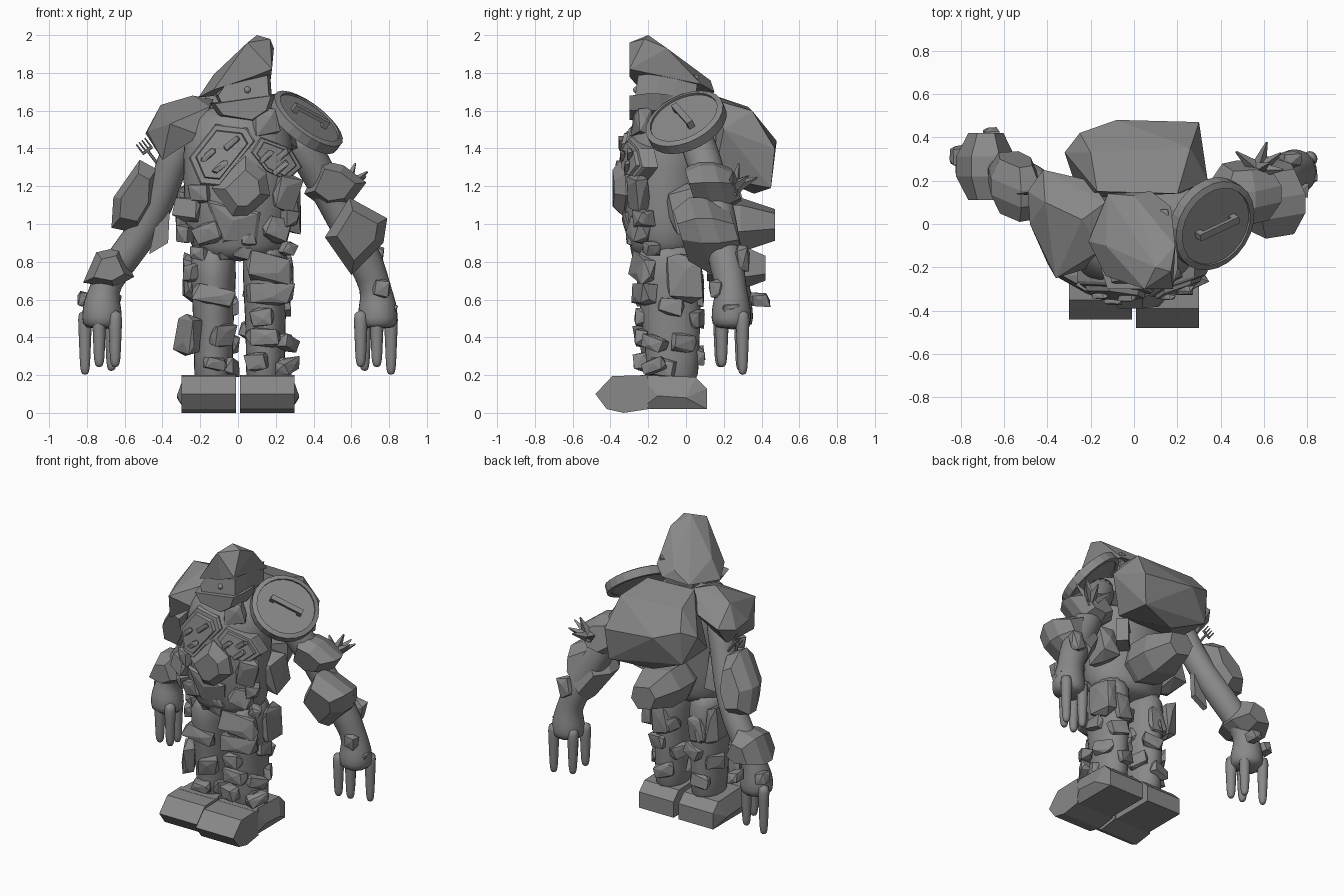
import bpy, bmesh, math, random
from mathutils import Vector, Euler

if "Cube" in bpy.data.objects:
    bpy.data.objects.remove(bpy.data.objects["Cube"], do_unlink=True)

random.seed(7)
stone_grey = bpy.data.materials.new("stone_grey")
stone_grey.use_nodes = True
stone_grey.diffuse_color = (.25, .25, .25, 1)
stone_grey.node_tree.nodes["Principled BSDF"].inputs["Base Color"].default_value = (.25, .25, .25, 1)


def finish(name, bm, smooth=False):
    bmesh.ops.recalc_face_normals(bm, faces=bm.faces)
    mesh = bpy.data.meshes.new(name)
    bm.to_mesh(mesh)
    bm.free()
    mesh.materials.append(stone_grey)
    obj = bpy.data.objects.new(name, mesh)
    bpy.context.collection.objects.link(obj)
    for polygon in mesh.polygons:
        polygon.use_smooth = smooth
    return obj


def hull(name, points):
    """Faceted boulder wrapped around a handful of points."""
    bm = bmesh.new()
    for point in points:
        bm.verts.new(point)
    bmesh.ops.convex_hull(bm, input=bm.verts[:])
    loose = [v for v in bm.verts if not v.link_faces]
    bmesh.ops.delete(bm, geom=loose, context='VERTS')
    bmesh.ops.dissolve_limit(bm, angle_limit=.12, verts=bm.verts[:], edges=bm.edges[:])
    return finish(name, bm)


def scaled(outline, factor):
    cx = sum(p[0] for p in outline) / len(outline)
    cz = sum(p[1] for p in outline) / len(outline)
    return [(cx + (x - cx) * factor, cz + (z - cz) * factor) for x, z in outline]


def boulder(name, outline, front, back, taper=.62, lean=0):
    """Boulder with a front outline, tapering to both ends; lean moves low parts backwards."""
    points = []
    centre_z = sum(p[1] for p in outline) / len(outline)
    for share, factor in ((0, taper), (.35, 1), (.65, 1), (1, taper)):
        y = front + (back - front) * share
        points += [(x, y + lean * (centre_z - z), z) for x, z in scaled(outline, factor)]
    return hull(name, points)


def belly_y(x, z):
    return -.35 + 1.1 * x * x + .6 * (z - 1.2) ** 2


def plate(name, outline, rise=.03, taper=.85):
    """Thick armour plate lying on the curved chest."""
    points = [(x, belly_y(x, z) + .07, z) for x, z in outline]
    points += [(x, belly_y(x, z), z) for x, z in outline]
    points += [(x, belly_y(x, z) - rise, z) for x, z in scaled(outline, taper)]
    return hull(name, points)


def rock(name, centre, size, turn):
    """Small chipped stone: a jittered box with some extra corners."""
    points = []
    for sx in (-1, 1):
        for sy in (-1, 1):
            for sz in (-1, 1):
                points.append([s * random.uniform(.6, 1) * d / 2 for s, d in zip((sx, sy, sz), size)])
    for axis in range(3):
        for side in (-1, 1):
            tip = [random.uniform(-.2, .2) * d for d in size]
            tip[axis] = side * size[axis] / 2
            points.append(tip)
    matrix = Euler(turn).to_matrix()
    return hull(name, [matrix @ Vector(p) + Vector(centre) for p in points])


def hugging_turn(angle):
    """Turn a stone's flat side outwards, with a little random tilt."""
    return random.uniform(-.15, .15), random.uniform(-.35, .35), angle


def limb(name, sections, sides=14):
    """Smooth rounded limb through sections of (x, y, z, half width, half depth)."""
    bm = bmesh.new()
    centres = [Vector(s[:3]) for s in sections]
    rings = []
    for i, s in enumerate(sections):
        along = centres[min(i + 1, len(centres) - 1)] - centres[max(i - 1, 0)]
        across = Vector((0, 1, 0)).cross(along).normalized()
        deep = along.normalized().cross(across)
        ring = []
        for k in range(sides):
            a = math.tau * k / sides
            ring.append(bm.verts.new(centres[i] + across * s[3] * math.cos(a) + deep * s[-1] * math.sin(a)))
        rings.append(ring)
    for low, high in zip(rings, rings[1:]):
        for k in range(sides):
            bm.faces.new((low[k], low[(k + 1) % sides], high[(k + 1) % sides], high[k]))
    bm.faces.new(rings[0])
    bm.faces.new(rings[-1])
    obj = finish(name, bm, True)
    obj.modifiers.new("rounding", 'SUBSURF').levels = 1
    return obj


def cylinder(name, centre, normal, radius, top, depth, sides=20):
    bm = bmesh.new()
    bmesh.ops.create_cone(bm, cap_ends=True, segments=sides, radius1=radius, radius2=top, depth=depth)
    obj = finish(name, bm)
    obj.location = centre
    obj.rotation_euler = Vector(normal).to_track_quat('Z', 'Y').to_euler()
    return obj


# Torso
limb("torso", [(.01, -.1, .8, .2, .17), (.01, -.1, .88, .26, .2), (0, -.11, 1.02, .29, .22),
               (0, -.11, 1.2, .29, .24), (0, -.09, 1.4, .3, .24), (.01, -.07, 1.54, .27, .2),
               (.02, -.08, 1.63, .14, .14)], 20)

# Head: face, jaw, single eye and pointed stone cap
boulder("face", [(-.12, 1.68), (-.08, 1.6), (.1, 1.57), (.18, 1.66), (.17, 1.8), (-.08, 1.74)], -.27, .05, .9, -.15)
boulder("jaw", [(-.15, 1.64), (-.1, 1.57), (.08, 1.54), (.17, 1.6), (.2, 1.69), (.1, 1.65), (-.06, 1.63)], -.3, -.05, .85)
bm = bmesh.new()
bmesh.ops.create_uvsphere(bm, u_segments=12, v_segments=8, radius=.018)
finish("eye", bm, True).location = (.05, -.262, 1.71)
hull("cap_stone", [(-.21, -.08, 1.67), (-.13, -.24, 1.71), (-.13, -.1, 1.79), (.05, -.3, 1.96), (.1, -.2, 2),
                   (.17, -.22, 1.98), (.19, -.1, 1.93), (.18, -.3, 1.82), (.17, .08, 1.74), (.08, .15, 1.7),
                   (-.12, .14, 1.69), (0, .13, 1.76), (.08, -.3, 1.78), (-.16, .05, 1.68)])

# Large boulders on shoulder, back and hips
hull("shoulder_boulder", [(-.49, .15, 1.48), (-.48, 0, 1.49), (-.41, .1, 1.63), (-.42, .25, 1.5), (-.24, .02, 1.68),
                          (-.13, .1, 1.66), (-.15, -.12, 1.62), (-.2, -.2, 1.47), (-.36, -.25, 1.53),
                          (-.4, -.18, 1.34), (-.4, .12, 1.35), (-.2, .2, 1.55)])
hull("back_boulder", [(-.32, .33, 1.45), (-.25, .42, 1.5), (-.08, .48, 1.44), (.3, .47, 1.4), (.34, .2, 1.5),
                      (.2, .14, 1.66), (-.17, .15, 1.68), (-.2, .33, 1.62), (.26, .35, 1.6), (-.25, .4, 1.27),
                      (.28, .45, 1.19), (0, .36, 1.16), (.25, .15, 1.25), (-.25, .12, 1.28)])
boulder("hip_boulder", [(-.16, 1.03), (-.1, .89), (.07, .85), (.16, .96), (.13, 1.1), (-.08, 1.14)], -.05, .47, .58)
boulder("neck_filler", [(.05, 1.6), (.3, 1.55), (.32, 1.4), (.1, 1.35)], -.1, .16)

# Pot lid on the left shoulder, with rim and handle
facing = Vector((.55, -.35, .72)).normalized()
middle = Vector((.36, 0, 1.54))
cylinder("lid_disc", middle, facing, .2, .2, .045, 24)
bm = bmesh.new()
profile = [(.19, -.03), (.22, -.03), (.22, .025), (.19, .035)]
loops = [[bm.verts.new((r * math.cos(math.tau * k / 24), r * math.sin(math.tau * k / 24), h))
          for k in range(24)] for r, h in profile]
for a, b in zip(loops, loops[1:] + loops[:1]):
    for k in range(24):
        bm.faces.new((a[k], a[k - 1], b[k - 1], b[k]))
rim = finish("lid_rim", bm)
rim.location = middle
rim.rotation_euler = facing.to_track_quat('Z', 'Y').to_euler()
grip = Vector((.85, .4, -.45)).normalized()
grip = (grip - facing * grip.dot(facing)).normalized()
side = facing.cross(grip)


def lid_bar(name, offset, lift, length, height):
    centre = middle + grip * offset + facing * lift
    hull(name, [centre + grip * a * length + side * b * .017 + facing * c * height
                for a in (-1, 1) for b in (-1, 1) for c in (-1, 1)])


lid_bar("lid_handle", 0, .055, .11, .01)
for end in (-.095, .095):
    lid_bar("lid_handle_post", end, .035, .015, .025)

# Chest and belly plates
right_chest = [(-.26, 1.35), (-.12, 1.53), (.05, 1.51), (.09, 1.44), (-.1, 1.2), (-.2, 1.21)]
left_chest = [(.07, 1.38), (.12, 1.46), (.28, 1.4), (.34, 1.3), (.26, 1.23), (.15, 1.28)]
for name, outline in (("right_chest_plate", right_chest), ("left_chest_plate", left_chest)):
    plate(name, outline, .01, .95)
    plate(name + "_panel", scaled(outline, .8), .025, .95)
    for x, z in scaled(outline, .4)[::2]:
        rock(name + "_stud", (x, belly_y(x, z) - .025, z), (.1, .03, .035), (0, -.7, 0))
plate("belly_plate", [(-.14, 1.19), (.04, 1.36), (.15, 1.27), (.17, 1.15), (.05, 1.04), (-.03, 1.04)], .045, .6)
plate("lower_belly_plate", [(-.17, 1.13), (-.03, 1.02), (.12, 1.06), (.1, .9), (-.08, .9)], .01)

# Stones over the belly and chest: x, z, width, height
for x, z, w, h in [(-.15, .95, .18, .12), (-.26, 1.08, .15, .14), (.2, .97, .17, .14), (.27, 1.03, .1, .1),
                   (.05, .92, .1, .08), (-.28, .95, .08, .1), (.25, 1.17, .14, .2), (-.2, 1.16, .12, .1),
                   (.14, 1.54, .15, .16), (.26, .87, .08, .08), (-.2, .85, .1, .08), (.02, .85, .09, .08)]:
    rock("belly_stone", (x, belly_y(x, z) + .03, z), (w, .1, h), hugging_turn(2 * x))

# Legs, feet and the flat stones bound to them
for sign, label, cx, toe in ((-1, "right", -.13, .04), (1, "left", .145, 0)):
    limb(label + "_leg", [(cx, -.07, .1, .11, .14), (cx, -.07, .3, .105, .145), (cx, -.08, .5, .11, .16),
                          (cx, -.09, .72, .125, .18), (cx, -.1, .92, .125, .18)])
    inner, outer = sign * .01, sign * .3
    hull(label + "_foot", [(x, y, z) for x in (inner, outer) for y, z in
                           ((-.48 + toe, .1), (-.39 + toe, .195), (-.2, .2), (-.2, .02), (-.33, 0), (-.42 + toe, .02))])
    hull(label + "_heel", [(x, y, z) for x in (inner * 2, outer * .95) for y, z in
                           ((-.24, .2), (.05, .19), (.11, .13), (.11, .02), (-.24, .02))]
         + [(outer * 1.08, -.15, .09), (outer * 1.08, 0, .08)])
    rock(label + "_thigh_stone", (sign * .25, -.01, .71), (.09, .2, .27), (.1, 0, 0))
    rock(label + "_hip_stone", (sign * .27, 0, 1.08), (.13, .22, .26), (.2, 0, 0))
    rock(label + "_calf_stone", (cx, .06, .66), (.13, .07, .2), (0, .2, 0))
    for step in range(7):
        angle = (step * 2.1) % 3.4 - .3
        centre = (cx + .105 * math.cos(angle), -.08 + .145 * math.sin(angle), .24 + .065 * step)
        rock(label + "_leg_stone", centre, (.14, .06, .1), hugging_turn(angle - math.pi / 2))
for x, z, w, h in [(-.13, .62, .23, .1), (-.26, .41, .17, .22), (-.08, .41, .14, .12), (-.12, .26, .13, .07),
                   (-.24, .74, .1, .1), (-.08, .84, .08, .06), (.17, .77, .27, .16), (.17, .63, .25, .12),
                   (.13, .51, .13, .1), (.13, .4, .19, .1), (.26, .37, .14, .08), (.1, .27, .12, .1),
                   (.26, .25, .15, .08), (.06, .87, .07, .09)]:
    lean = math.asin(max(-.85, min(.85, (x - math.copysign(.137, x)) / .13)))
    rock("shin_stone", (x, -.09 - .14 * math.cos(lean), z), (w, .09, h), hugging_turn(lean))

# Arms and hands
limb("right_arm", [(-.27, .05, 1.52, .09), (-.35, .09, 1.32, .085), (-.42, .16, 1.1, .085), (-.54, .23, .9, .09),
                   (-.67, .26, .74, .085), (-.71, .26, .65, .08), (-.72, .25, .57, .105), (-.72, .25, .5, .11),
                   (-.72, .25, .44, .1)])
limb("left_arm", [(.27, .03, 1.52, .1), (.4, .1, 1.32, .095), (.5, .16, 1.13, .09), (.62, .19, .92, .095),
                  (.69, .22, .77, .095), (.73, .24, .66, .08), (.74, .24, .57, .105), (.74, .24, .5, .11),
                  (.74, .24, .44, .1)])
for sign, label in ((-1, "right"), (1, "left")):
    for x, y, tip in ((.65, .18, .24), (.735, .19, .24), (.81, .3, .2), (.67, .29, .22)):
        limb(label + "_finger", [(sign * x, y, .55, .045), (sign * x, y, .45, .038), (sign * x, y, .3, .032),
                                 (sign * x, y, tip + .03, .028), (sign * x, y, tip, .018)], 8)

# Boulders on the arms
boulder("right_upper_arm_boulder", [(-.52, 1.34), (-.66, 1.14), (-.67, .98), (-.53, .95), (-.44, 1.1), (-.43, 1.29)],
        .05, .3, .65, .3)
boulder("right_forearm_boulder", [(-.82, .69), (-.75, .85), (-.62, .88), (-.55, .72), (-.66, .66)], .11, .42, .6)
boulder("left_upper_arm_boulder", [(.43, 1.34), (.35, 1.16), (.46, 1.08), (.59, 1.1), (.68, 1.22), (.56, 1.31)],
        .02, .27, .65, .3)
boulder("left_elbow_boulder", [(.46, .93), (.59, 1.14), (.79, 1.03), (.77, .9), (.6, .73)], -.03, .27, .65, .3)
for name, centre, size in (("right_knuckle_stone", (-.81, .31, .6), (.09, .1, .08)),
                           ("right_wrist_stone", (-.66, .39, .6), (.08, .11, .08)),
                           ("left_wrist_stone", (.76, .16, .66), (.1, .08, .1)),
                           ("left_knuckle_stone", (.82, .24, .56), (.05, .1, .04)),
                           ("left_forearm_stone", (.72, .3, .82), (.1, .08, .14))):
    rock(name, centre, size, (.1, .2, .1))
hull("slanted_shard", [(x, y, z) for y in (.12, .16) for x, z in ((-.36, 1.1), (-.37, .9), (-.47, .84), (-.42, 1.08))])

# Spiky sprout on the left upper arm
for direction in ((.8, 0, .6), (.35, .2, .9), (-.6, .5, .4), (.3, .9, .4), (.7, .5, .4)):
    spike = Vector(direction).normalized()
    cylinder("sprout_spike", Vector((.57, .25, 1.19)) + spike * .06, spike, .045, .005, .17, 4)

# Fork tucked behind the right arm
shaft = Vector((-.6, 0, .8)).normalized()
across = Vector((.8, 0, .6))
fork_head = Vector((-.48, .14, 1.39))
cylinder("fork_handle", fork_head - shaft * .09, shaft, .008, .008, .18, 6)
cylinder("fork_neck", fork_head, across, .008, .008, .065, 6)
for offset in (-.028, -.009, .009, .028):
    cylinder("fork_prong", fork_head + across * offset + shaft * .03, shaft, .005, .004, .06, 6)

# Small box strapped to the back
along, outward = Vector((.7, .7, 0)), Vector((-.7, .7, 0))
box = Vector((.2, .13, 1.14))
hull("back_box", [box + along * a + outward * b + Vector((0, 0, c))
                  for a in (-.07, .07) for b in (-.04, .04) for c in (-.08, .08)])
for k in (-.04, -.013, .013, .04):
    rock("box_stud", box + along * k + outward * .041 + Vector((0, 0, .04)), (.012, .012, .012), (0, 0, 0))
